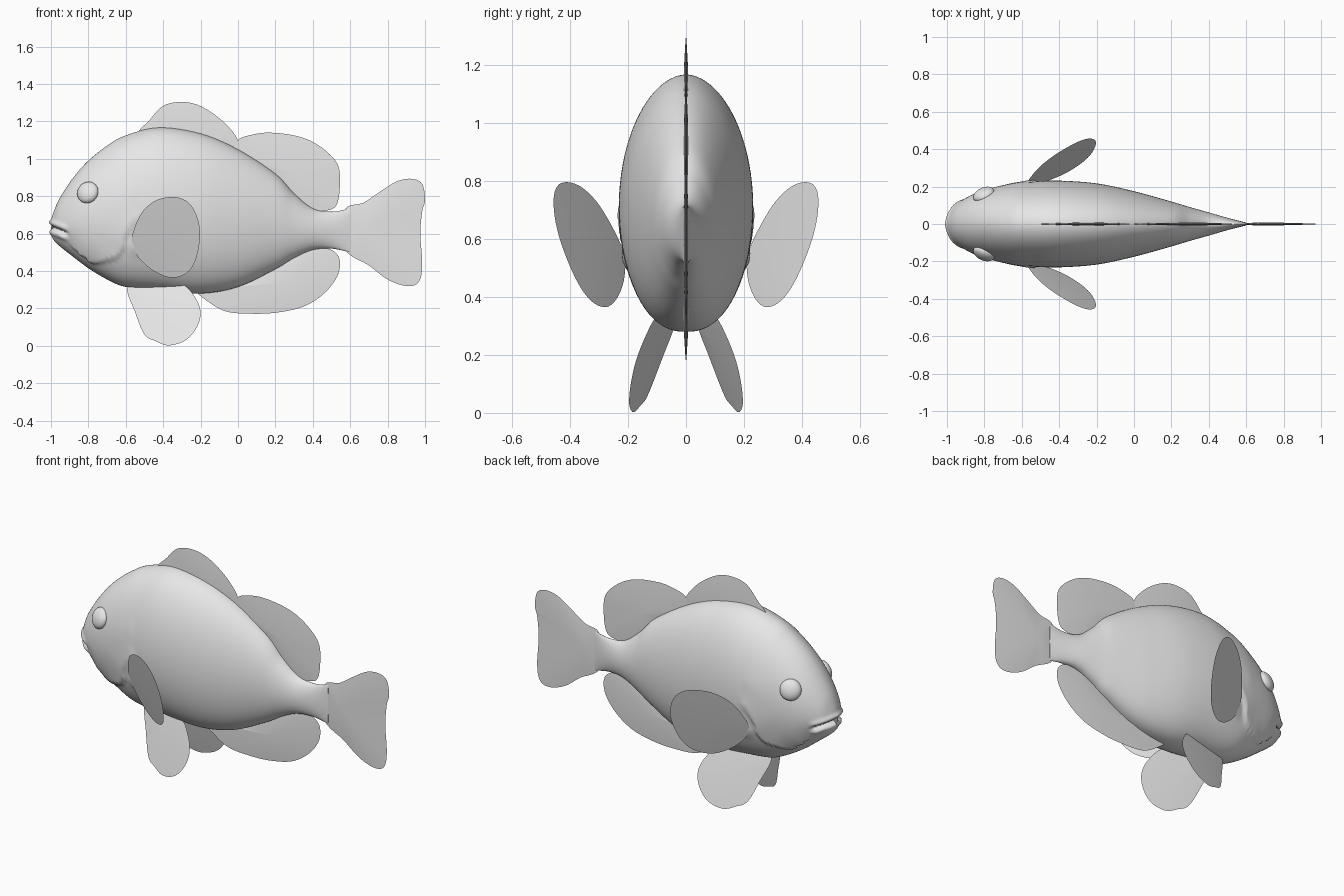
import bpy
import bmesh
import math
from mathutils import Matrix, Vector
from mathutils.geometry import intersect_point_line

cube = bpy.data.objects.get("Cube")
if cube:
    bpy.data.objects.remove(cube, do_unlink=True)

GREY = (0.8, 0.8, 0.8, 1)
skin = bpy.data.materials.new("pale_grey")
skin.use_nodes = True
skin.diffuse_color = GREY
skin.node_tree.nodes["Principled BSDF"].inputs["Base Color"].default_value = GREY


def finish(bm, name, mirrored=False):
    """Turn a bmesh into a smooth object, optionally mirrored across y."""
    bmesh.ops.recalc_face_normals(bm, faces=bm.faces)
    mesh = bpy.data.meshes.new(name)
    bm.to_mesh(mesh)
    bm.free()
    mesh.materials.append(skin)
    obj = bpy.data.objects.new(name, mesh)
    bpy.context.collection.objects.link(obj)
    bpy.ops.object.select_all(action='DESELECT')
    obj.select_set(True)
    bpy.context.view_layer.objects.active = obj
    bpy.ops.object.shade_smooth_by_angle(angle=math.radians(50))
    if mirrored:
        mod = obj.modifiers.new("mirror", 'MIRROR')
        mod.use_axis = (False, True, False)
        mod.use_mirror_merge = False
    return obj


def spline(points, steps, closed=False):
    """Sample a Catmull-Rom curve through points of any dimension."""
    pts = [Vector(p) for p in points]
    n = len(pts)
    pick = (lambda i: pts[i % n]) if closed else (lambda i: pts[max(0, min(n - 1, i))])
    out = []
    for i in range(n if closed else n - 1):
        a, b, c, d = (pick(i + k) for k in (-1, 0, 1, 2))
        for k in range(steps):
            t = k / steps
            out.append((b * 2 + (c - a) * t + (a * 2 - b * 5 + c * 4 - d) * t ** 2
                        + (b * 3 - a - c * 3 + d) * t ** 3) / 2)
    if not closed:
        out.append(pts[-1])
    return out


# Body stations: x, belly height, back height, half width
STATIONS = [
    (-1, .6, .66, .015), (-.985, .565, .715, .055), (-.95, .53, .795, .1),
    (-.88, .475, .9, .147), (-.8, .415, .99, .18), (-.7, .355, 1.07, .206),
    (-.6, .315, 1.125, .222), (-.42, .297, 1.167, .232), (-.2, .28, 1.135, .217),
    (0, .315, 1.05, .175), (.2, .41, .92, .12), (.3, .47, .815, .09),
    (.4, .513, .735, .062), (.5, .52, .717, .033), (.6, .5, .735, .008)]
GILL = [Vector((x, z, 0)) for x, z in (
    (-.54, .76), (-.53, .68), (-.6, .59), (-.62, .49), (-.68, .46),
    (-.77, .44), (-.83, .48), (-.92, .56))]


def bell(d, width):
    return math.exp(-(d / width) ** 2)


def gill_relief(p):
    """Raised cheek that ends in a step along the gill line."""
    q = Vector((p.x, p.z, 0))
    best, side = 9, 0
    for a, b in zip(GILL, GILL[1:]):
        near, t = intersect_point_line(q, a, b)
        near = a.lerp(b, max(0, min(1, t)))
        d = (q - near).length
        if d < best:
            best, side = d, (b - a).cross(q - a).z
    if side >= 0:
        return 0
    ends = min((q - GILL[0]).length, (q - GILL[-1]).length)
    return .012 * math.exp(-best / .07) * min(1, ends / .1)


def mouth_relief(p):
    """Groove between two swollen lips."""
    fade = max(0, min(1, (-.9 - p.x) / .03))
    d = p.z - (.635 - .4 * (p.x + 1))
    return fade * (.009 * bell(abs(d) - .026, .015) - .018 * bell(d, .011))


# Body
AROUND = 96
bm = bmesh.new()
rings = []
for x, low, high, width in spline(STATIONS, 10):
    mid = low + .47 * (high - low)
    ring = []
    for k in range(AROUND):
        a = math.tau * k / AROUND
        c, s = math.cos(a), math.sin(a)
        y = width * math.copysign(abs(c) ** (1.06 if s > 0 else .86), c)
        z = mid + s * ((high - mid) if s > 0 else (mid - low))
        ring.append(bm.verts.new((x, y, z)))
    rings.append(ring)
for r, q in zip(rings, rings[1:]):
    for k in range(AROUND):
        j = (k + 1) % AROUND
        bm.faces.new((r[k], r[j], q[j], q[k]))
bm.faces.new(rings[0])
bm.faces.new(rings[-1])
bmesh.ops.recalc_face_normals(bm, faces=bm.faces)
bm.normal_update()
for v in bm.verts:
    if v.co.x < -.4:
        p = v.co.copy()
        socket = .012 * bell(math.hypot(p.x + .54, p.z - .53), .04)
        v.co += v.normal * (gill_relief(p) + mouth_relief(p) + socket)
finish(bm, "body")

# Eyes
bm = bmesh.new()
facing = Vector((-.38, -.86, .33)).to_track_quat('Z', 'Y').to_matrix().to_4x4()
place = Matrix.Translation((-.803, -.158, .82)) @ facing
bmesh.ops.create_uvsphere(bm, u_segments=32, v_segments=16, radius=.06,
                          matrix=place @ Matrix.Diagonal((1, 1, .55, 1)))
finish(bm, "eyes", mirrored=True)


def fin(name, hub, outline, thick=.008, lean=None):
    """Thin lens-shaped fin in x-z; lean(x, z) gives the y of its sheet."""
    bm = bmesh.new()
    hub = Vector(hub)
    edge = spline(outline, 5, closed=True)
    n = len(edge)

    def vert(p, offset):
        y = lean(p.x, p.y) if lean else 0
        return bm.verts.new((p.x, y + offset, p.y))

    rim = [vert(p, 0) for p in edge]
    for side in (-1, 1):
        outer = rim
        for s in (.8, .5, .2):
            inner = [vert(hub.lerp(p, s), side * thick * (1 - s * s)) for p in edge]
            for k in range(n):
                j = (k + 1) % n
                bm.faces.new((outer[k], outer[j], inner[j], inner[k]))
            outer = inner
        centre = vert(hub, side * thick)
        for k in range(n):
            bm.faces.new((outer[k], outer[(k + 1) % n], centre))
    return finish(bm, name, mirrored=lean is not None)


# Fins on the centre line
fin("tail_fin", (.68, .62), [
    (.57, .52), (.7, .43), (.8, .355), (.9, .32), (.965, .34), (.985, .43),
    (.975, .6), (.985, .72), (1, .78), (.985, .865), (.93, .893), (.85, .88),
    (.76, .825), (.67, .765), (.57, .725)])
fin("front_dorsal_fin", (-.25, 1.12), [
    (-.53, 1.12), (-.47, 1.21), (-.4, 1.283), (-.31, 1.304), (-.22, 1.29),
    (-.13, 1.24), (-.05, 1.17), (0, 1.09), (-.05, 1.02), (-.3, 1.08)])
fin("rear_dorsal_fin", (.3, .92), [
    (-.02, 1.02), (0, 1.1), (.08, 1.13), (.17, 1.14), (.3, 1.125), (.4, 1.09),
    (.49, 1.025), (.54, .95), (.543, .83), (.525, .75), (.48, .725),
    (.4, .72), (.3, .77), (.15, .91)])
fin("anal_fin", (.25, .34), [
    (-.22, .3), (-.15, .23), (-.06, .183), (.06, .172), (.2, .177), (.35, .21),
    (.46, .28), (.53, .37), (.545, .45), (.52, .5), (.46, .525), (.38, .52),
    (.25, .46), (.1, .38), (-.05, .32)])

# Paired side fins
fin("pectoral_fins", (-.4, .57), [
    (-.57, .55), (-.55, .64), (-.5, .73), (-.42, .785), (-.32, .793), (-.25, .75),
    (-.21, .66), (-.205, .56), (-.23, .45), (-.28, .385), (-.36, .365),
    (-.45, .4), (-.53, .47)], .004,
    lambda x, z: -.22 - .56 * (x + .56) - .31 * (z - .55))
fin("pelvic_fins", (-.4, .2), [
    (-.59, .32), (-.55, .18), (-.5, .06), (-.44, .025), (-.37, .002), (-.28, .03),
    (-.22, .1), (-.2, .18), (-.23, .26), (-.3, .33), (-.45, .35)], .004,
    lambda x, z: -.04 - .25 * (x + .59) - .29 * (.3 - z))
